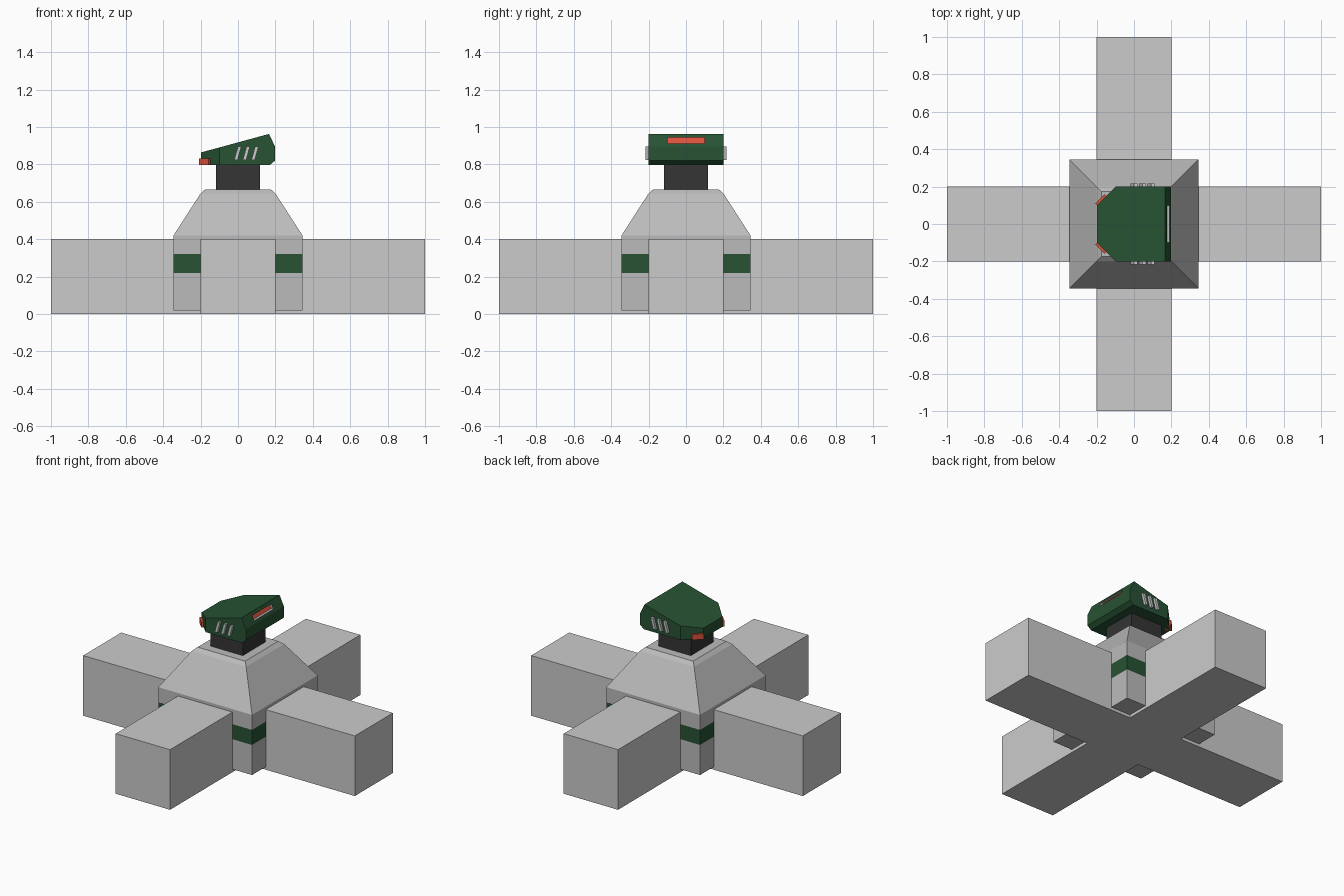
import bpy, bmesh
from mathutils import Vector

if "Cube" in bpy.data.objects:
    bpy.data.objects.remove(bpy.data.objects["Cube"])


def material(name, rgb):
    m = bpy.data.materials.new(name)
    m.diffuse_color = (*rgb, 1)
    m.use_nodes = True
    m.node_tree.nodes["Principled BSDF"].inputs["Base Color"].default_value = m.diffuse_color
    return m


GREEN = material("green", (0.02, 0.085, 0.033))
RED = material("red", (0.7, 0.085, 0.045))
DARK = material("dark_grey", (0.035, 0.035, 0.035))
GREY = material("grey", (0.5, 0.5, 0.5))


def finish(bm, name, mats=()):
    bmesh.ops.recalc_face_normals(bm, faces=bm.faces)
    me = bpy.data.meshes.new(name)
    bm.to_mesh(me)
    bm.free()
    for m in mats:
        me.materials.append(m)
    ob = bpy.data.objects.new(name, me)
    bpy.context.collection.objects.link(ob)
    return ob


def prism(points, direction):
    """Extrude a flat 3D outline along a vector."""
    bm = bmesh.new()
    face = bm.faces.new([bm.verts.new(p) for p in points])
    ext = bmesh.ops.extrude_face_region(bm, geom=[face])["geom"]
    verts = [v for v in ext if isinstance(v, bmesh.types.BMVert)]
    bmesh.ops.translate(bm, verts=verts, vec=direction)
    bmesh.ops.recalc_face_normals(bm, faces=bm.faces)
    return bm


def square_loft(rings):
    """Stack of square rings given as (half width, height)."""
    bm = bmesh.new()
    loops = [[bm.verts.new((sx * h, sy * h, z))
              for sx, sy in ((-1, -1), (1, -1), (1, 1), (-1, 1))]
             for h, z in rings]
    for a, b in zip(loops, loops[1:]):
        for i in range(4):
            j = (i + 1) % 4
            bm.faces.new((a[i], a[j], b[j], b[i]))
    bm.faces.new(loops[0])
    bm.faces.new(loops[-1])
    return bm


# Cross-shaped base: one arm outline turned four times
outline = []
x, y = Vector((1, 0, 0)), Vector((0, 1, 0))
for _ in range(4):
    outline += [x - 0.2 * y, x + 0.2 * y, 0.2 * x + 0.2 * y]
    x, y = y, -x
finish(prism(outline, (0, 0, 0.4)), "cross_base")

# Body with green band and tapered shoulders
bm = square_loft([(0.345, 0.02), (0.345, 0.22), (0.345, 0.32),
                  (0.345, 0.42), (0.2, 0.645), (0.175, 0.667)])
for f in bm.faces:
    if abs(f.calc_center_median().z - 0.27) < 0.01:
        f.material_index = 1
finish(bm, "body", (GREY, GREEN))

# Neck
finish(square_loft([(0.118, 0.66), (0.118, 0.805)]), "neck", (DARK,))

# Head: side profile extruded across, then the nose corners cut off
profile = [(-0.198, 0.797), (-0.198, 0.864), (0.166, 0.963),
           (0.198, 0.895), (0.198, 0.82), (0.17, 0.797)]
bm = prism([(px, -0.2, pz) for px, pz in profile], (0, 0.4, 0))
for s in (-1, 1):
    cut = bmesh.ops.bisect_plane(
        bm, geom=bm.verts[:] + bm.edges[:] + bm.faces[:],
        plane_co=(-0.198, s * 0.1, 0), plane_no=(-1, s, 0), clear_outer=True)
    edges = [e for e in cut["geom_cut"] if isinstance(e, bmesh.types.BMEdge)]
    bmesh.ops.contextual_create(bm, geom=edges)
bmesh.ops.recalc_face_normals(bm, faces=bm.faces)

# Recessed red slot in the sloping rear face
slot = next(f for f in bm.faces if f.normal.x > 0.7 and f.normal.z > 0.2)
bmesh.ops.inset_individual(bm, faces=[slot], thickness=0.02)
for v in slot.verts:
    z = 0.943 if v.co.z > 0.93 else 0.912
    v.co = (0.166 + (0.963 - z) * 0.032 / 0.068, 0.1 if v.co.y > 0 else -0.1, z)
bmesh.ops.inset_individual(bm, faces=[slot], thickness=0.0001)
for v in slot.verts:
    v.co.x -= 0.015
for e in slot.edges:
    for f in e.link_faces:
        f.material_index = 1
slot.material_index = 2
finish(bm, "head", (GREEN, GREY, RED))

for s, side in ((-1, "right"), (1, "left")):
    # Red lamps on the cut nose corners
    a, b = Vector((-0.2, s * 0.102, 0.797)), Vector((-0.15, s * 0.152, 0.797))
    out, inn = Vector((-0.008, s * 0.008, 0)), Vector((0.02, -s * 0.02, 0))
    finish(prism([a + out, b + out, b + inn, a + inn], (0, 0, 0.036)),
           f"nose_lamp_{side}", (RED,))
    # Slanted vent bars
    for i in range(3):
        x0 = -0.02 + 0.046 * i
        bar = [(x0, 0.825), (x0 + 0.018, 0.825), (x0 + 0.038, 0.897), (x0 + 0.02, 0.897)]
        finish(prism([(px, s * 0.19, pz) for px, pz in bar], (0, s * 0.027, 0)),
               f"vent_bar_{side}_{i + 1}")
